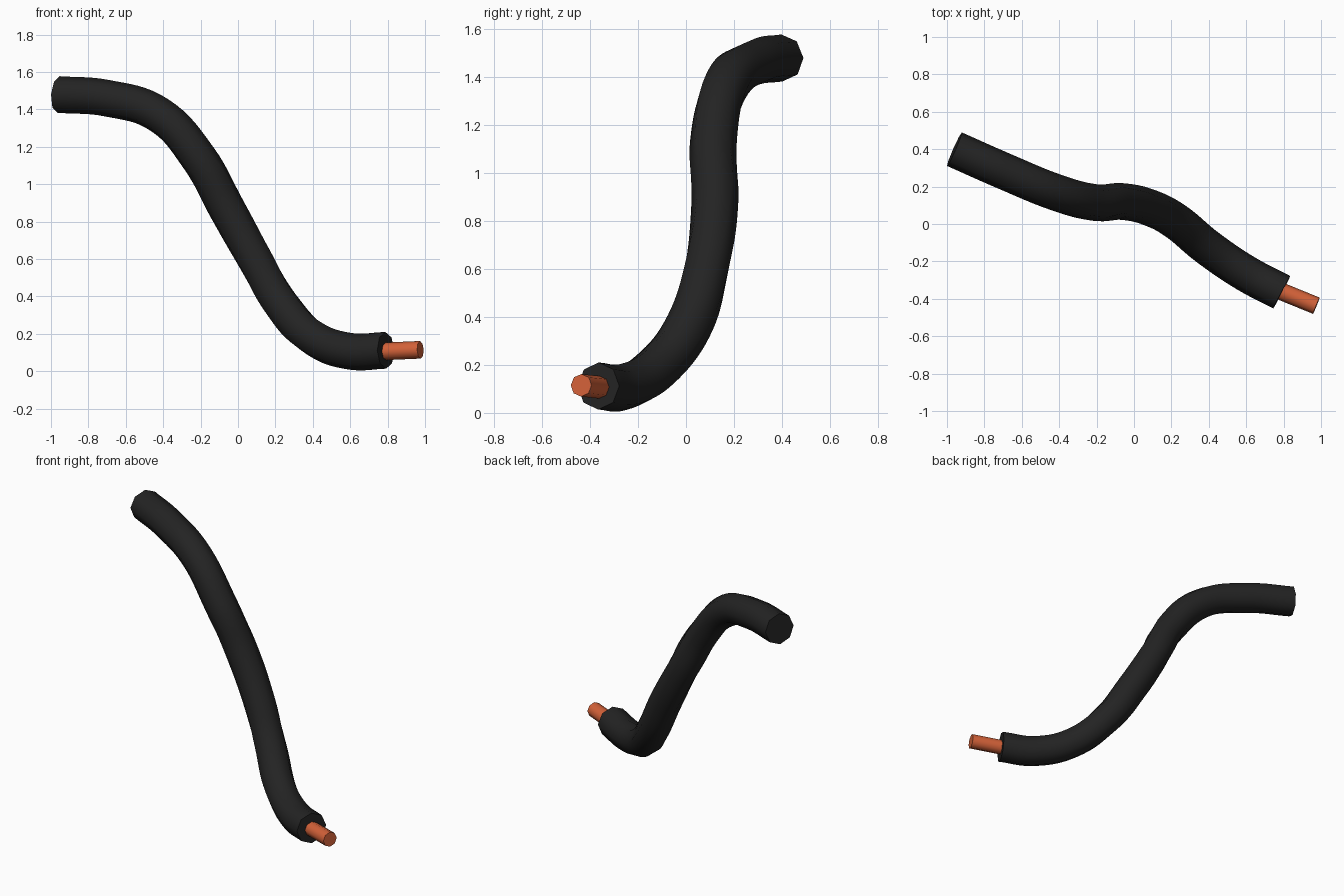
import bpy
import math

cube = bpy.data.objects.get("Cube")
if cube:
    bpy.data.objects.remove(cube, do_unlink=True)


def material(name, rgb, roughness):
    mat = bpy.data.materials.new(name)
    mat.use_nodes = True
    mat.diffuse_color = (*rgb, 1)
    shader = mat.node_tree.nodes["Principled BSDF"]
    shader.inputs["Base Color"].default_value = (*rgb, 1)
    shader.inputs["Roughness"].default_value = roughness
    return mat


def tube(name, points, radius, mat, steps):
    """Sweep a capped octagon along a smooth path through the points."""
    curve = bpy.data.curves.new(name, "CURVE")
    curve.dimensions = "3D"
    curve.twist_mode = "Z_UP"
    curve.resolution_u = steps
    curve.bevel_depth = radius
    curve.bevel_resolution = 2
    curve.use_fill_caps = True
    spline = curve.splines.new("BEZIER")
    spline.bezier_points.add(len(points) - 1)
    for knot, co in zip(spline.bezier_points, points):
        knot.co = co
        knot.handle_left_type = knot.handle_right_type = "AUTO"
    curve.materials.append(mat)
    obj = bpy.data.objects.new(name, curve)
    bpy.context.collection.objects.link(obj)
    # Turn the sweep into a mesh with crisp end rims
    bpy.ops.object.select_all(action="DESELECT")
    obj.select_set(True)
    bpy.context.view_layer.objects.active = obj
    bpy.ops.object.convert(target="MESH")
    bpy.ops.object.shade_smooth_by_angle(angle=math.radians(60))
    return bpy.context.object


rubber = material("black rubber", (0.017, 0.017, 0.017), 0.6)
copper = material("copper", (0.65, 0.12, 0.04), 0.4)

# Insulating sleeve: level at the top, steep in the middle, level at the foot
sleeve_path = [
    (-0.96, 0.40, 1.48),
    (-0.70, 0.285, 1.46),
    (-0.42, 0.17, 1.37),
    (-0.21, 0.115, 1.14),
    (-0.06, 0.12, 0.87),
    (0.09, 0.085, 0.60),
    (0.23, 0.01, 0.36),
    (0.40, -0.13, 0.18),
    (0.60, -0.265, 0.107),
    (0.79, -0.365, 0.112),
]
tube("cable_sleeve", sleeve_path, 0.098, rubber, 8)

# Bare core sticking out of the lower end
tube("copper_core", [(0.70, -0.325, 0.103), (0.975, -0.437, 0.115)], 0.047, copper, 1)
